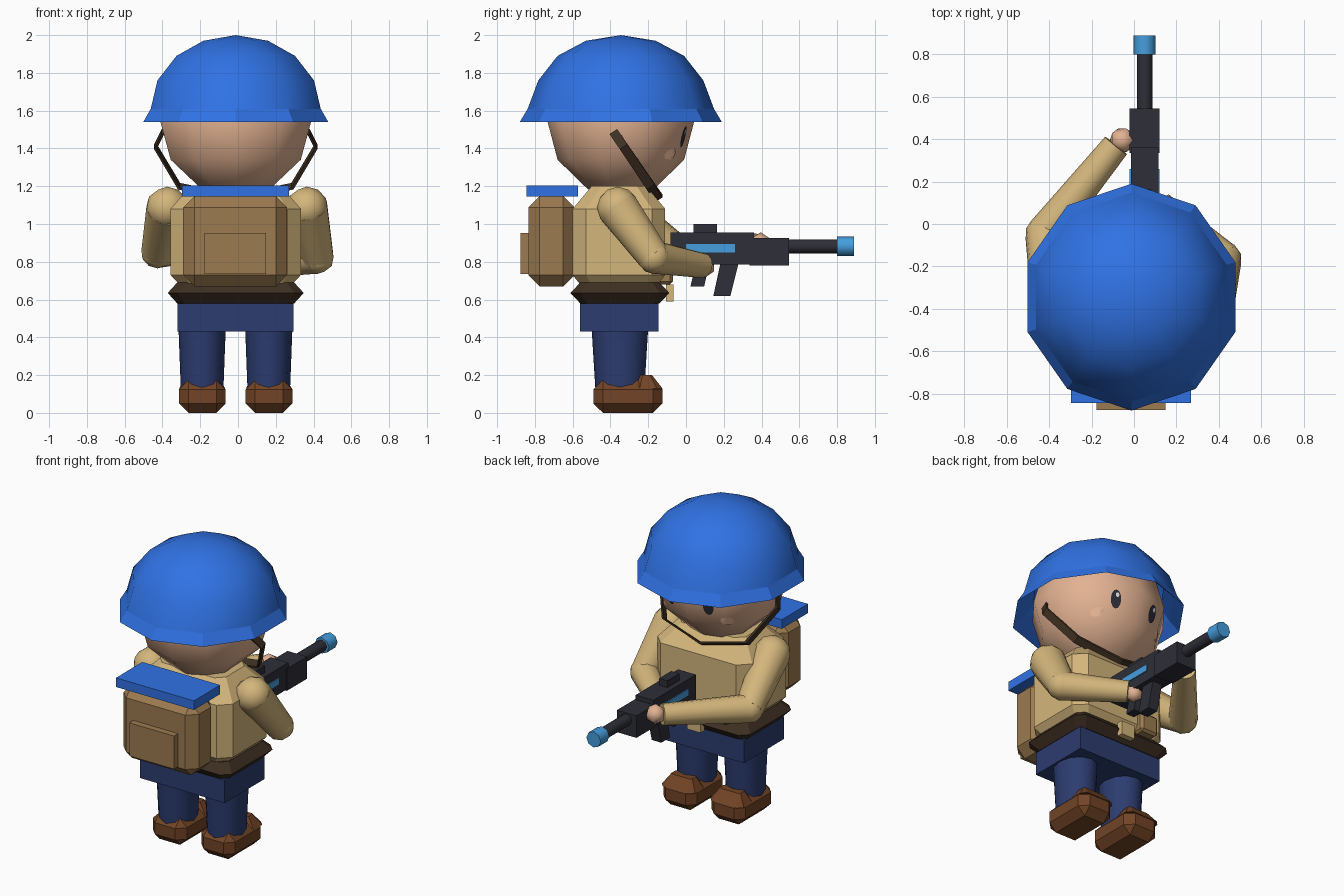
import bpy, bmesh, math
from mathutils import Vector, Matrix
from mathutils.bvhtree import BVHTree

if "Cube" in bpy.data.objects:
    bpy.data.objects.remove(bpy.data.objects["Cube"])


def mat(name, r, g, b):
    m = bpy.data.materials.new(name)
    lin = [(c / 255 / 12.92 if c < 10 else ((c / 255 + 0.055) / 1.055) ** 2.4) for c in (r, g, b)]
    m.diffuse_color = (*lin, 1)
    m.use_nodes = True
    m.node_tree.nodes["Principled BSDF"].inputs["Base Color"].default_value = m.diffuse_color
    return m


BLUE = mat("helmet blue", 48, 114, 228)
SKIN = mat("skin", 226, 178, 146)
TAN = mat("uniform tan", 212, 182, 124)
PACK = mat("pack brown", 156, 123, 80)
NAVY = mat("trouser navy", 44, 60, 112)
BELT = mat("belt brown", 62, 47, 34)
BOOT = mat("boot brown", 114, 68, 38)
GUN = mat("gun black", 46, 46, 56)
CYAN = mat("light blue", 70, 158, 222)
WHITE = mat("eye white", 240, 240, 240)

CX, CY = -0.012, -0.345   # body axis


def finish(name, bm, material, smooth=None, recalc=True):
    bmesh.ops.remove_doubles(bm, verts=bm.verts, dist=1e-4)
    if recalc:
        bmesh.ops.recalc_face_normals(bm, faces=bm.faces)
    me = bpy.data.meshes.new(name)
    bm.to_mesh(me)
    bm.free()
    me.materials.append(material)
    o = bpy.data.objects.new(name, me)
    bpy.context.collection.objects.link(o)
    if smooth:
        bpy.ops.object.select_all(action='DESELECT')
        o.select_set(True)
        bpy.context.view_layer.objects.active = o
        bpy.ops.object.shade_smooth_by_angle(angle=math.radians(smooth))
    return o


def loft(name, rings, material, smooth=None, caps=True):
    bm = bmesh.new()
    vs = [[bm.verts.new(p) for p in r] for r in rings]
    n = len(vs[0])
    for a, b in zip(vs, vs[1:]):
        for i in range(n):
            bm.faces.new((a[i], a[(i + 1) % n], b[(i + 1) % n], b[i]))
    if caps:
        bm.faces.new(vs[0][::-1])
        bm.faces.new(vs[-1])
    return finish(name, bm, material, smooth)


def ell(cx, cy, z, rx, ry, n=10):
    return [(cx + rx * math.cos(math.pi / 2 + math.tau * i / n),
             cy + ry * math.sin(math.pi / 2 + math.tau * i / n), z) for i in range(n)]


def octo(cx, cy, z, hx, hy, c=0.0):
    pts = [(hx, -hy + c), (hx, hy - c), (hx - c, hy), (-hx + c, hy),
           (-hx, hy - c), (-hx, -hy + c), (-hx + c, -hy), (hx - c, -hy)]
    return [(cx + x, cy + y, z) for x, y in pts]


def box(name, x, y, z, material, bevel=0):
    bm = bmesh.new()
    m = Matrix.Translation([(a + b) / 2 for a, b in (x, y, z)]) @ \
        Matrix.Diagonal([b - a for a, b in (x, y, z)]).to_4x4()
    bmesh.ops.create_cube(bm, size=1, matrix=m)
    if bevel:
        bmesh.ops.bevel(bm, geom=bm.edges[:], offset=bevel, segments=1, affect='EDGES')
    return finish(name, bm, material)


def limb(bm, p, q, r1, r2, n=12):
    p, q = Vector(p), Vector(q)
    m = Matrix.Translation((p + q) / 2) @ (q - p).to_track_quat('Z', 'Y').to_matrix().to_4x4()
    bmesh.ops.create_cone(bm, cap_ends=True, segments=n, radius1=r1, radius2=r2,
                          depth=(q - p).length, matrix=m)


def ball(bm, p, r, sub=2):
    bmesh.ops.create_icosphere(bm, subdivisions=sub, radius=r, matrix=Matrix.Translation(p))


# Helmet: smooth dome and flared brim
dome = [(0.473, 0.493, 1.61), (0.436, 0.437, 1.76), (0.33, 0.335, 1.89), (0.18, 0.185, 1.97), (0, 0, 2.0)]
loft("helmet_dome", [ell(CX, CY, z, a, b) for a, b, z in dome], BLUE, 45, caps=False)
brim = [(0.40, 0.40, 1.68), (0.45, 0.465, 1.61), (0.515, 0.535, 1.54), (0.473, 0.493, 1.61)]
loft("helmet_brim", [ell(CX, CY, z, a, b) for a, b, z in brim], BLUE, caps=False)

# Head
prof = [(0, 1.15), (0.19, 1.185), (0.362, 1.34), (0.422, 1.55), (0.362, 1.76), (0.19, 1.89), (0, 1.93)]
head = loft("head", [ell(CX, CY, z, r, r * 0.925) for r, z in prof], SKIN, 60)
tree = BVHTree.FromPolygons([v.co for v in head.data.vertices], [p.vertices[:] for p in head.data.polygons])
centre = Vector((CX, CY, 1.55))


def decal(name, x, y, z, w, h, material, lift, tilt=0.0):
    """Thin oval laid on the head surface."""
    d = (Vector((x, y, z)) - centre).normalized()
    v = Vector((0, 0, 1))
    v = (v - d * v.dot(d)).normalized()
    v = Matrix.Rotation(tilt, 3, d) @ v
    u = v.cross(d)
    bm = bmesh.new()

    def put(a, b):
        ray = (d * 0.4 + u * a + v * b).normalized()
        return bm.verts.new(tree.ray_cast(centre, ray)[0] + ray * lift)
    mid, n = put(0, 0), 12
    rings = [[put(s * w * math.cos(math.tau * i / n), s * h * math.sin(math.tau * i / n))
              for i in range(n)] for s in (0.5, 1)]
    for i in range(n):
        j = (i + 1) % n
        bm.faces.new((mid, rings[0][i], rings[0][j]))
        bm.faces.new((rings[0][i], rings[1][i], rings[1][j], rings[0][j]))
    finish(name, bm, material, recalc=False)


for s, side in ((-1, "left"), (1, "right")):
    decal(side + "_eye", CX + s * 0.15, 0.01, 1.455, 0.036, 0.064, GUN, 0.006)
    decal(side + "_eye_glint", CX + s * 0.15 - 0.008, 0.01, 1.485, 0.012, 0.016, WHITE, 0.009)
    decal(side + "_cheek", CX + s * 0.25, -0.06, 1.355, 0.045, 0.028, SKIN, 0.005, s * 0.3)

# Chin strap: flat band in a tilted plane
half = [(0.385, 1.49), (0.425, 1.41), (0.30, 1.20)]
path = [(-x, z) for x, z in half] + [(0, 1.135)] + half[::-1]
wide, rings = Vector((0, 0.83, 0.56)) * 0.024, []
for x, z in path:
    p = Vector((CX + x, -0.385 + (1.49 - z) * 0.68, z))
    out = Vector((x, 0, (z - 1.5) * 0.7)).normalized() * 0.007
    rings.append([p + wide + out, p - wide + out, p - wide - out, p + wide - out])
loft("chin_strap", rings, BELT)

# Torso, belt, buckle, belt pouch
TY = -0.355
loft("torso", [octo(CX, TY, 0.66, 0.28, 0.19, 0.05), octo(CX, TY, 0.73, 0.345, 0.245, 0.07),
               octo(CX, TY, 1.08, 0.345, 0.245, 0.07), octo(CX, TY, 1.20, 0.24, 0.145, 0.05)], TAN)
loft("belt", [octo(CX, -0.35, 0.58, 0.31, 0.21, 0.04), octo(CX, -0.35, 0.635, 0.36, 0.262, 0.05),
              octo(CX, -0.35, 0.69, 0.31, 0.21, 0.04)], BELT)
box("belt_buckle", (-0.06, 0.04), (-0.105, -0.065), (0.59, 0.68), TAN)
box("belt_pouch", (-0.25, -0.12), (-0.15, -0.07), (0.68, 0.81), PACK, 0.015)

# Trousers and boots
box("trouser_seat", (-0.32, 0.295), (-0.56, -0.145), (0.43, 0.58), NAVY)
for x, side in ((-0.19, "left"), (0.163, "right")):
    loft(side + "_leg", [ell(x, -0.35, 0.13, 0.113, 0.13, 12), ell(x, -0.35, 0.50, 0.127, 0.153, 12)], NAVY, 40)
    box(side + "_boot", (x - 0.122, x + 0.125), (-0.49, -0.125), (0, 0.175), BOOT, 0.05)
    loft(side + "_boot_toe", [octo(x, -0.20, 0.13, 0.122, 0.075, 0.03),
                              octo(x, -0.21, 0.20, 0.075, 0.03, 0.01)], BOOT)

# Backpack with pocket and bedroll
box("backpack", (-0.29, 0.26), (-0.835, -0.59), (0.67, 1.148), PACK, 0.06)
box("backpack_pocket", (-0.178, 0.148), (-0.877, -0.82), (0.735, 0.953), PACK)
box("bedroll", (-0.297, 0.27), (-0.845, -0.572), (1.145, 1.205), BLUE)

# Arms and hands: shoulder, elbow, wrist, hand
arms = {"left": ((-0.375, -0.36, 1.085), (-0.425, -0.05, 0.855), (-0.085, 0.37, 0.885), (-0.055, 0.395, 0.89)),
        "right": ((0.365, -0.36, 1.085), (0.42, -0.17, 0.825), (0.12, 0.09, 0.78), (0.085, 0.10, 0.775))}
for side, (sh, el, wr, hd) in arms.items():
    bm = bmesh.new()
    limb(bm, sh, el, 0.112, 0.088)
    limb(bm, el, wr, 0.088, 0.066)
    ball(bm, sh, 0.113)
    ball(bm, el, 0.09)
    finish(side + "_arm", bm, TAN, 40)
    bm = bmesh.new()
    ball(bm, hd, 0.066 if side == "left" else 0.058, 1)
    finish(side + "_hand", bm, SKIN, 50)

# Rifle
GX = 0.05
box("rifle_body", (GX - 0.065, GX + 0.065), (-0.082, 0.36), (0.785, 0.955), GUN)
box("rifle_fore_end", (GX - 0.071, GX + 0.071), (0.335, 0.545), (0.78, 0.925), GUN)
box("rifle_sight", (GX - 0.03, GX + 0.03), (0.04, 0.165), (0.95, 1.0), GUN)
for s, side in ((-1, "left"), (1, "right")):
    x = GX + s * 0.067
    box("rifle_stripe_" + side, (x - 0.004, x + 0.004), (0.0, 0.26), (0.85, 0.895), CYAN)
loft("rifle_magazine", [octo(GX, 0.19, 0.62, 0.035, 0.045), octo(GX, 0.232, 0.80, 0.035, 0.048)], GUN)
loft("rifle_grip", [octo(GX, 0.06, 0.67, 0.03, 0.036), octo(GX, 0.09, 0.80, 0.03, 0.036)], GUN)
for name, y0, y1, r, m in (("rifle_barrel", 0.53, 0.81, 0.037, GUN), ("rifle_muzzle", 0.80, 0.89, 0.052, CYAN)):
    bm = bmesh.new()
    limb(bm, (GX, y0, 0.882), (GX, y1, 0.882), r, r, 8)
    finish(name, bm, m, 50)
